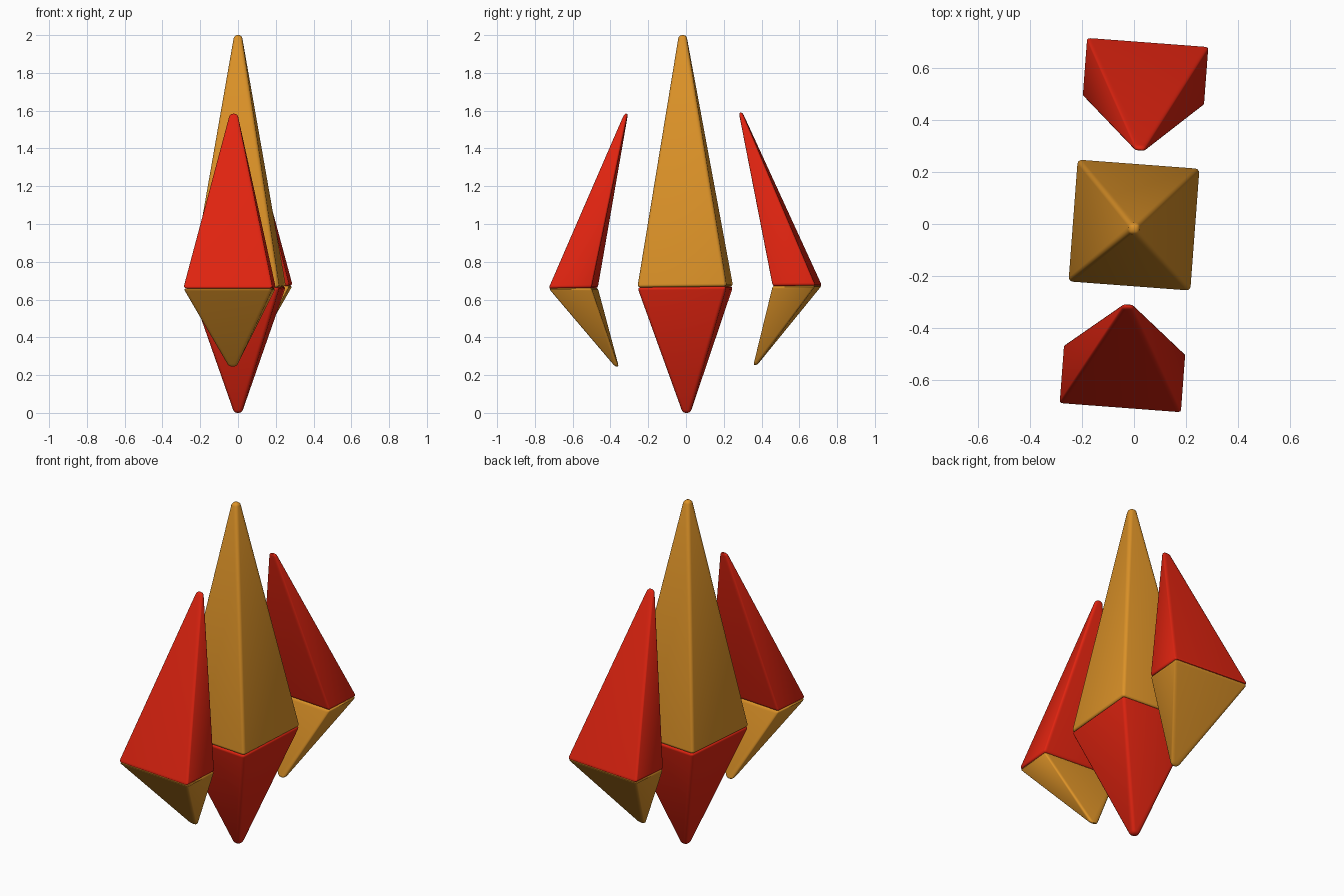
import bpy, bmesh, math
from mathutils import Matrix

if "Cube" in bpy.data.objects:
    bpy.data.objects.remove(bpy.data.objects["Cube"])

HALF, TIP, BEVEL, SPLIT = 0.2375, 0.02, 0.016, 0.667


def material(name, rgb):
    m = bpy.data.materials.new(name)
    m.diffuse_color = (*rgb, 1)
    m.use_nodes = True
    m.node_tree.nodes["Principled BSDF"].inputs["Base Color"].default_value = m.diffuse_color
    return m


orange = material("amber orange", (0.72, 0.29, 0.021))
red = material("deep red", (0.74, 0.017, 0.005))

# Slight twist and tilt shared by the whole cluster
POSE = (Matrix.Translation((0, 0.003, 0)) @ Matrix.Rotation(0.0105, 4, 'X')
        @ Matrix.Rotation(math.radians(-4.3), 4, 'Z'))


def spike(name, mat, height, base_y=0.0, tip_y=0.0, depth=1.0, turn=0.0):
    """Soft-edged square spike from the split plane, pointing up or down (height sign)."""
    bm = bmesh.new()
    bmesh.ops.create_cube(bm, size=2)
    for v in bm.verts:
        h = TIP if v.co.z > 0 else HALF
        v.co = (v.co.x * h, v.co.y * h, abs(height) if v.co.z > 0 else 0)
    bmesh.ops.bevel(bm, geom=bm.edges[:], offset=BEVEL, offset_type='OFFSET',
                    segments=3, profile=0.5, affect='EDGES')
    # Flatten in depth, lean the tip towards the centre, flip if pointing down
    for v in bm.verts:
        t = v.co.z / abs(height)
        v.co.y = v.co.y * depth + base_y + (tip_y - base_y) * t
        v.co.z = SPLIT + height * t
    bm.transform(POSE @ Matrix.Rotation(turn, 4, 'Z'))
    bmesh.ops.recalc_face_normals(bm, faces=bm.faces[:])
    me = bpy.data.meshes.new(name)
    bm.to_mesh(me)
    bm.free()
    me.materials.append(mat)
    ob = bpy.data.objects.new(name, me)
    bpy.context.collection.objects.link(ob)
    bpy.ops.object.select_all(action='DESELECT')
    ob.select_set(True)
    bpy.context.view_layer.objects.active = ob
    bpy.ops.object.shade_smooth_by_angle(angle=math.radians(40))


# Central crystal
spike("centre_upper_spike", orange, 2.0 - SPLIT)
spike("centre_lower_spike", red, -SPLIT)

# Two half-depth side crystals, one behind and one in front
for side, turn in (("back", 0.0), ("front", math.pi)):
    spike(side + "_upper_spike", red, 0.92, 0.595, 0.304, 0.48, turn)
    spike(side + "_lower_spike", orange, -0.418, 0.595, 0.367, 0.48, turn)
